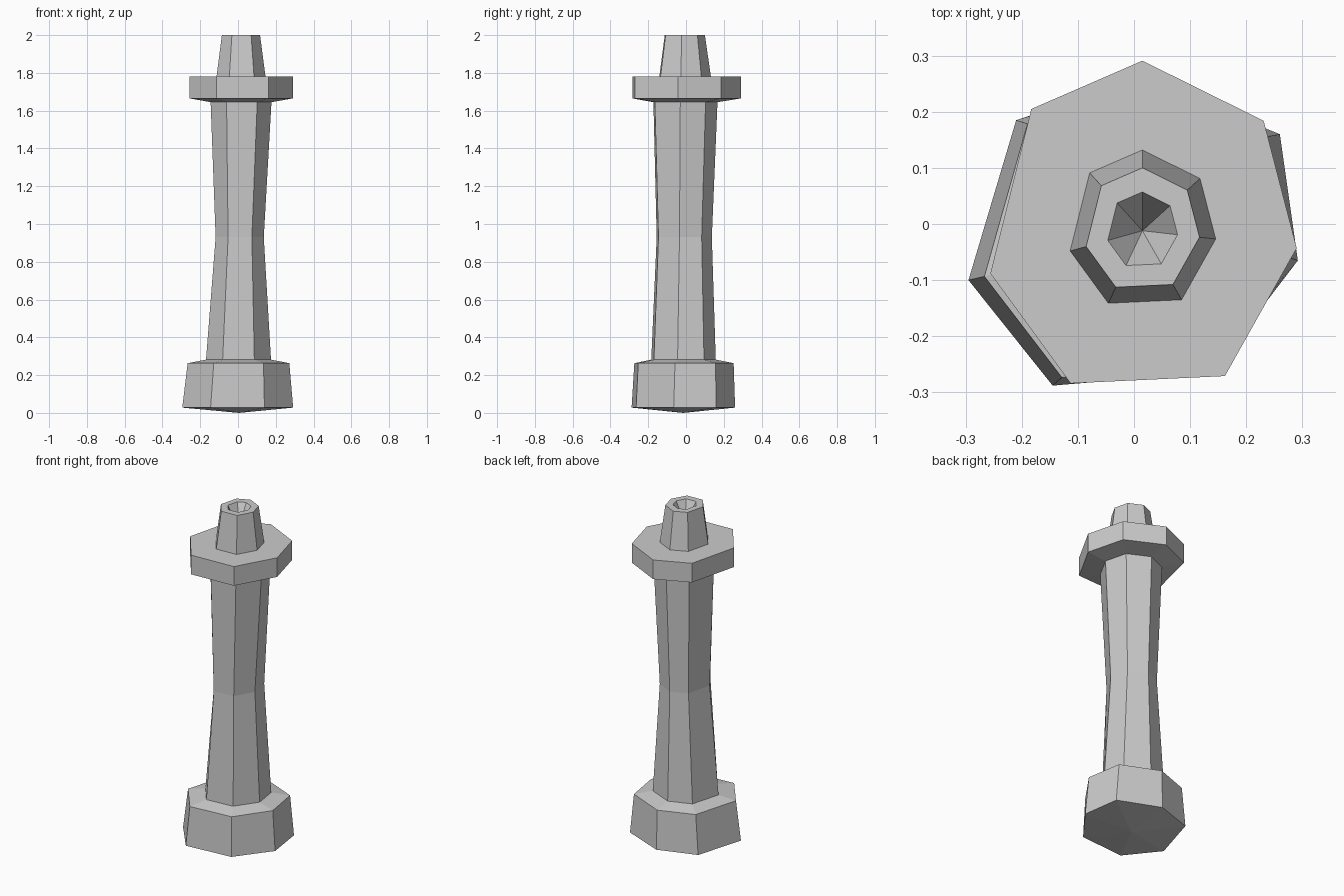
import bpy, bmesh
from mathutils import Vector

if "Cube" in bpy.data.objects:
    bpy.data.objects.remove(bpy.data.objects["Cube"])

# Seven-sided outlines of the foot and of the collar
FOOT = [(.015, .26), (.26, .16), (.292, -.065), (.14, -.264),
        (-.145, -.288), (-.295, -.1), (-.21, .185)]
COLLAR = [(.015, .291), (.231, .184), (.29, -.043), (.162, -.271),
          (-.113, -.284), (-.256, -.088), (-.183, .205)]
FOOT_C, COLLAR_C = Vector((.005, -.015)), Vector((.015, -.012))

# Rings from bottom to top: z, x scale, y scale, blend from foot to collar outline
RINGS = [
    (.028, 1, 1, 0),          # foot bottom edge
    (.263, .93, .95, .2),     # foot top edge
    (.282, .59, .62, .1),     # shaft bottom
    (.93, .45, .52, .5),      # shaft waist
    (1.645, .59, .59, 1),     # shaft top
    (1.665, 1, 1, 1),         # collar underside
    (1.78, 1, 1, 1),          # collar top
    (1.78, .475, .475, 1),    # neck bottom
    (2.0, .37, .37, 1),       # neck rim
    (2.0, .228, .228, 1),     # socket edge
]
FOOT_TIP, SOCKET_TIP = 0.0, 1.88


def ring(bm, z, sx, sy, t):
    c = FOOT_C.lerp(COLLAR_C, t)
    verts = []
    for a, b in zip(FOOT, COLLAR):
        d = (Vector(a) - FOOT_C).lerp(Vector(b) - COLLAR_C, t)
        verts.append(bm.verts.new((c.x + d.x * sx, c.y + d.y * sy, z)))
    return verts


bm = bmesh.new()
rings = [ring(bm, *r) for r in RINGS]

# Walls between neighbouring rings
for lo, hi in zip(rings, rings[1:]):
    for i in range(7):
        j = (i + 1) % 7
        bm.faces.new((lo[i], lo[j], hi[j], hi[i]))

# Shallow point under the foot, conical socket in the top
for loop, c, z in ((rings[0], FOOT_C, FOOT_TIP), (rings[-1], COLLAR_C, SOCKET_TIP)):
    tip = bm.verts.new((c.x, c.y, z))
    for i in range(7):
        bm.faces.new((loop[i], loop[(i + 1) % 7], tip))

bmesh.ops.recalc_face_normals(bm, faces=bm.faces[:])
mesh = bpy.data.meshes.new("column")
bm.to_mesh(mesh)
bm.free()
bpy.context.collection.objects.link(bpy.data.objects.new("column", mesh))
